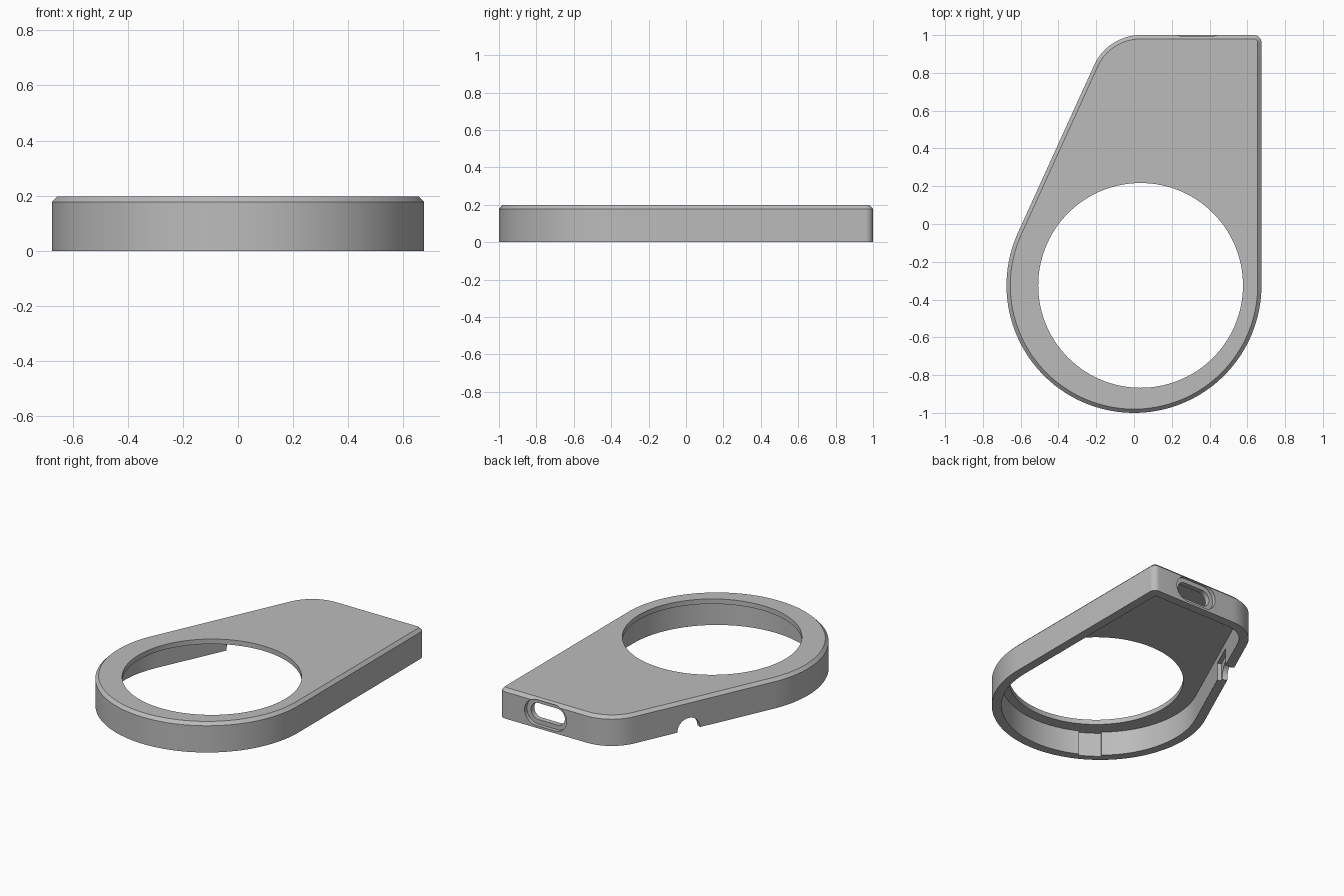
import bpy, bmesh
from math import cos, sin, radians, pi, atan2
from mathutils import Matrix, Vector

if "Cube" in bpy.data.objects:
    bpy.data.objects.remove(bpy.data.objects["Cube"])

W, BACK, CY = 0.675, 1.0, -0.325      # half width, back edge, ring centre
SLANT = 154.8                         # direction the slanted wall faces
HEIGHT = 0.198

grey = bpy.data.materials.new("grey plastic")
grey.use_nodes = True
colour = (0.5, 0.5, 0.5, 1)
grey.diffuse_color = colour
grey.node_tree.nodes["Principled BSDF"].inputs["Base Color"].default_value = colour


def arc(cx, cy, r, start, end, n):
    return [(cx + r * cos(radians(start + (end - start) * i / n)),
             cy + r * sin(radians(start + (end - start) * i / n))) for i in range(n + 1)]


def outline(inset):
    """Teardrop outline: round front, square and rounded back corners."""
    r = max(0.04 - inset, 0.008)
    edge = inset + r
    return (arc(0, CY, W - inset, SLANT, 360, 72)
            + arc(W - edge, BACK - edge, r, 0, 90, 6)
            + arc(0.035, 0.73, 0.27 - inset, 90, SLANT, 16))


def loft(name, rings, matrix=None):
    """Solid through (outline, z) rings, capped at both ends."""
    bm = bmesh.new()
    loops = [[bm.verts.new((x, y, z)) for x, y in pts] for pts, z in rings]
    for a, b in zip(loops, loops[1:]):
        for i in range(len(a)):
            j = (i + 1) % len(a)
            bm.faces.new((a[i], a[j], b[j], b[i]))
    bm.faces.new(loops[0][::-1])
    bm.faces.new(loops[-1])
    if matrix:
        bm.transform(matrix)
    bmesh.ops.recalc_face_normals(bm, faces=bm.faces)
    mesh = bpy.data.meshes.new(name)
    bm.to_mesh(mesh)
    bm.free()
    mesh.materials.append(grey)
    ob = bpy.data.objects.new(name, mesh)
    bpy.context.collection.objects.link(ob)
    return ob


def box(w, d):
    return [(-w, -d), (w, -d), (w, d), (-w, d)]


def stadium(half, r):
    return arc(half - r, 0, r, -90, 90, 16) + arc(r - half, 0, r, 90, 270, 16)


def wall_frame(x, y, z, angle):
    """Local x along the wall, local y up, local z outward."""
    out = Vector((cos(radians(angle)), sin(radians(angle)), 0))
    up = Vector((0, 0, 1))
    rot = Matrix((up.cross(out), up, out)).transposed().to_4x4()
    return Matrix.Translation((x, y, z)) @ rot


# Chamfered outer body
housing = loft("housing", [(outline(0), 0), (outline(0), 0.178), (outline(0.02), HEIGHT)])

# Hollow underside and large round opening
cutters = [
    loft("cavity", [(outline(0.06), -0.1), (outline(0.06), 0.165)]),
    loft("round_opening", [(arc(0.035, CY, 0.542, 0, 357, 119), 0.1),
                           (arc(0.035, CY, 0.542, 0, 357, 119), 0.3)]),
]

# Recessed socket slot through the back wall
back = wall_frame(0.335, BACK, 0.1, 90)
cutters += [
    loft("socket_slot", [(stadium(0.125, 0.055), -0.1), (stadium(0.125, 0.055), 0.1)], back),
    loft("socket_recess", [(stadium(0.155, 0.085), -0.025), (stadium(0.155, 0.085), 0.1)], back),
]

# Cable notch in the slanted wall, stepped wider on the inside
side = wall_frame(-0.364, 0.495, 0, SLANT)
cutters += [
    loft("cable_notch", [(arc(0, 0, 0.08, 0, 350, 35), -0.1),
                         (arc(0, 0, 0.08, 0, 350, 35), 0.1)], side),
    loft("cable_recess", [(box(0.095, 0.12), -0.1), (box(0.095, 0.12), -0.03)], side),
]

# Shallow flat recess inside the front wall
front = wall_frame(0.63 * cos(radians(236)), CY + 0.63 * sin(radians(236)), 0.03, 236)
cutters.append(loft("front_recess", [(box(0.07, 0.135), -0.06), (box(0.07, 0.135), 0)], front))

bpy.context.view_layer.objects.active = housing
housing.select_set(True)
for cutter in cutters:
    mod = housing.modifiers.new(cutter.name, "BOOLEAN")
    mod.operation = "DIFFERENCE"
    mod.solver = "EXACT"
    mod.object = cutter
    bpy.ops.object.modifier_apply(modifier=mod.name)
    bpy.data.objects.remove(cutter)

bpy.ops.object.shade_smooth_by_angle(angle=radians(25))
